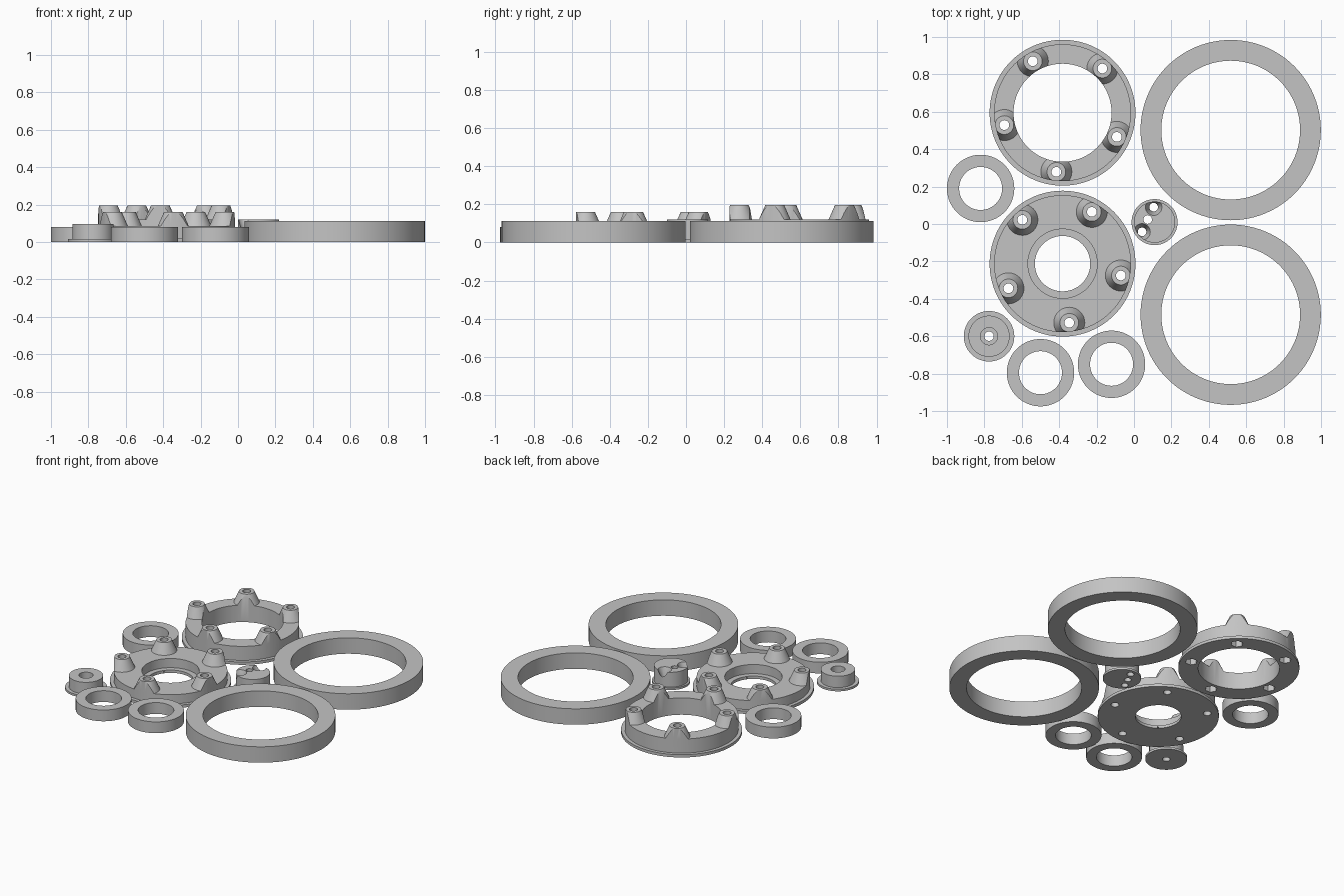
import bpy, bmesh, math

if "Cube" in bpy.data.objects:
    bpy.data.objects.remove(bpy.data.objects["Cube"])

grey = bpy.data.materials.new("plain_grey")
grey.diffuse_color = (0.55, 0.55, 0.55, 1)
grey.use_nodes = True
grey.node_tree.nodes["Principled BSDF"].inputs["Base Color"].default_value = grey.diffuse_color


def lathe(name, center, profile, segs=96):
    """Spin an (r, z) outline about a vertical axis; r = 0 ends make a solid."""
    bm = bmesh.new()
    rings = []
    for r, z in profile:
        if r == 0:
            rings.append([bm.verts.new((0, 0, z))] * segs)
        else:
            rings.append([bm.verts.new((r * math.cos(math.tau * i / segs),
                                        r * math.sin(math.tau * i / segs), z))
                          for i in range(segs)])
    pairs = list(zip(rings, rings[1:]))
    if profile[0][0] > 0:
        pairs.append((rings[-1], rings[0]))
    for a, b in pairs:
        for i in range(segs):
            j = (i + 1) % segs
            bm.faces.new(list(dict.fromkeys((a[i], a[j], b[j], b[i]))))
    bmesh.ops.recalc_face_normals(bm, faces=bm.faces)
    mesh = bpy.data.meshes.new(name)
    bm.to_mesh(mesh)
    bm.free()
    obj = bpy.data.objects.new(name, mesh)
    obj.location = (center[0], center[1], 0)
    bpy.context.collection.objects.link(obj)
    mesh.materials.append(grey)
    return obj


def rod(center, r, z0, z1, segs=32, r_top=None):
    """Solid cylinder or cone used as a tool."""
    top = r if r_top is None else r_top
    return lathe("tool", center, [(0, z0), (r, z0), (top, z1), (0, z1)], segs)


def combine(obj, tool, op):
    """Apply a boolean and throw the tool away."""
    mod = obj.modifiers.new("bool", 'BOOLEAN')
    mod.operation, mod.object, mod.solver = op, tool, 'EXACT'
    bpy.context.view_layer.objects.active = obj
    bpy.ops.object.modifier_apply(modifier=mod.name)
    bpy.data.objects.remove(tool)


def ring(name, center, outer, inner, height):
    lathe(name, center, [(inner, 0), (outer, 0), (outer, height), (inner, height)])


def plate(name, center, top, first_angle, bores, nut_pockets):
    """Flanged round plate with five tapered screw posts clipped to its body."""
    body_r, post_r, flange = 0.366, 0.318, 0.02
    obj = lathe(name, center, [(0, 0), (0.39, 0), (0.39, flange),
                               (body_r, flange), (body_r, top), (0, top)])
    spots = []
    for k in range(5):
        a = math.radians(first_angle + 72 * k)
        spots.append((center[0] + post_r * math.cos(a), center[1] + post_r * math.sin(a)))
    for p in spots:
        post = lathe("post", p, [(0, top - 0.02), (0.083, top - 0.02), (0.083, top),
                                 (0.05, top + 0.075), (0, top + 0.075)], 40)
        combine(post, rod(center, body_r, -0.1, 0.4, 96), 'INTERSECT')
        combine(obj, post, 'UNION')
    for r, z0 in bores:
        combine(obj, rod(center, r, z0, 0.4, 96), 'DIFFERENCE')
    for p in spots:
        combine(obj, rod(p, 0.026, -0.1, 0.4, 24), 'DIFFERENCE')
        if nut_pockets:
            combine(obj, rod(p, 0.04, -0.1, 0.05, 6), 'DIFFERENCE')


# large plain rings
ring("large_ring_back", (0.517, 0.502), 0.482, 0.371, 0.113)
ring("large_ring_front", (0.517, -0.485), 0.482, 0.371, 0.113)

# small bearing-sized rings
for n, c in enumerate([(-0.82, 0.19), (-0.5, -0.795), (-0.12, -0.75)]):
    ring("small_ring_%d" % (n + 1), c, 0.18, 0.115, 0.08)

# open plate with nut pockets, and hub plate with a stepped bearing seat
plate("open_plate", (-0.382, 0.595), 0.12, 48, [(0.262, -0.1)], True)
plate("hub_plate", (-0.382, -0.212), 0.085, 60.5, [(0.148, -0.1), (0.185, 0.02)], False)

# flanged spool with a counterbored screw hole
lathe("spool", (-0.775, -0.6), [(0.025, 0), (0.135, 0), (0.135, 0.015), (0.11, 0.015),
                                (0.11, 0.096), (0.046, 0.096), (0.046, 0.05), (0.025, 0.05)])

# cap with three holes in a row, the outer two countersunk through the rim
cap_c = (0.11, 0.01)
cap = lathe("cap", cap_c, [(0, 0), (0.123, 0), (0.123, 0.015), (0.11, 0.015),
                           (0.11, 0.12), (0, 0.12)])
for x, y, sunk in [(0.105, 0.09, True), (0.073, 0.024, False), (0.043, -0.042, True)]:
    combine(cap, rod((x, y), 0.023, -0.1, 0.3, 24), 'DIFFERENCE')
    if sunk:
        combine(cap, rod((x, y), 0.022, 0.06, 0.125, 32, 0.046), 'DIFFERENCE')

# soft shading with sharp edges kept
for o in bpy.context.scene.objects:
    bpy.ops.object.select_all(action='DESELECT')
    o.select_set(True)
    bpy.context.view_layer.objects.active = o
    bpy.ops.object.shade_smooth_by_angle(angle=math.radians(30))
